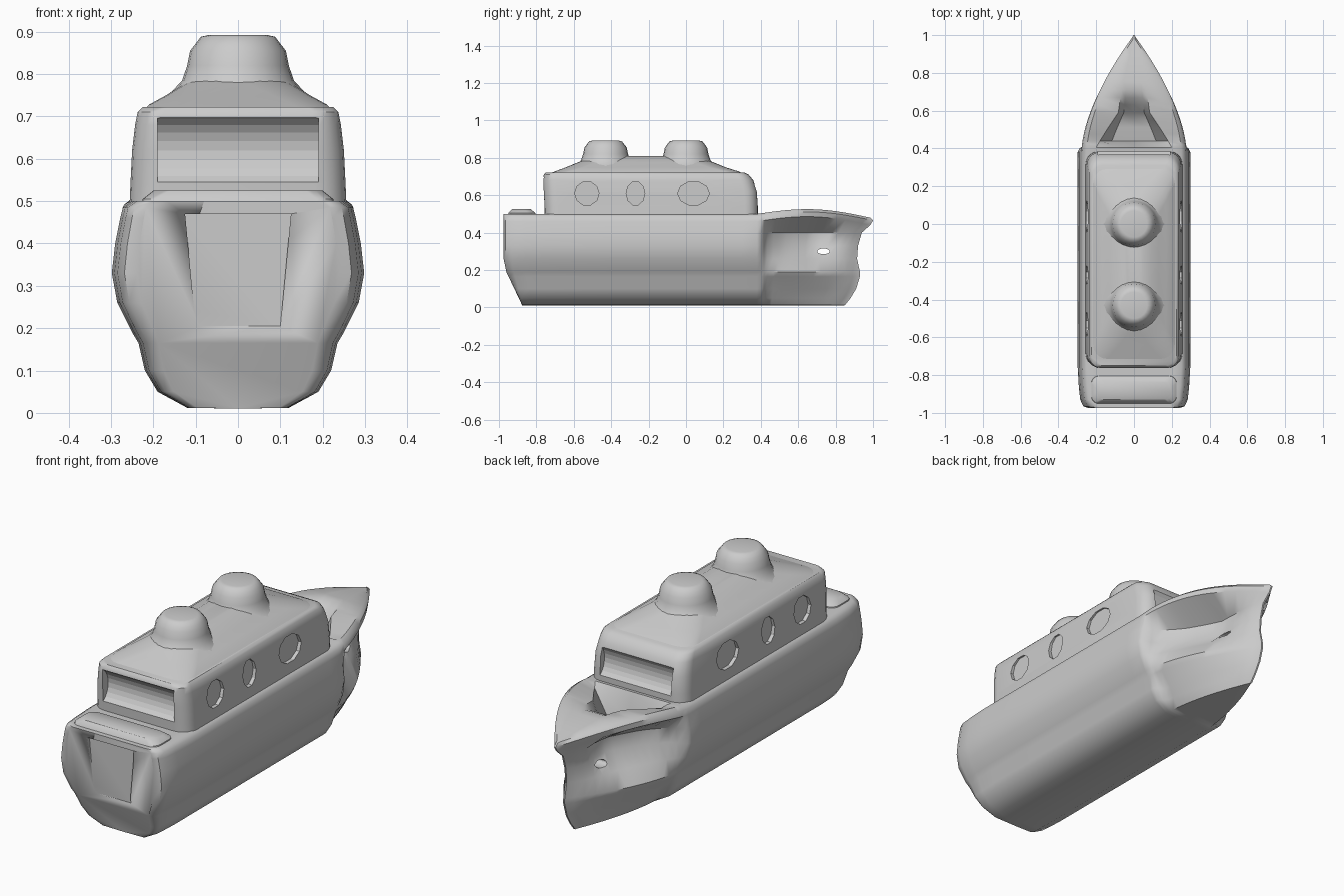
import bpy, math
from math import sin, cos, pi

if "Cube" in bpy.data.objects:
    bpy.data.objects.remove(bpy.data.objects["Cube"])


def smooth(ob, angle=40):
    bpy.ops.object.select_all(action='DESELECT')
    ob.select_set(True)
    bpy.context.view_layer.objects.active = ob
    bpy.ops.object.shade_smooth_by_angle(angle=math.radians(angle))


def loft(name, rings, angle=40):
    """Skin a list of equal-length closed rings and cap both ends."""
    n = len(rings[0])
    verts = [p for r in rings for p in r]
    faces = [(a * n + i, a * n + (i + 1) % n, (a + 1) * n + (i + 1) % n, (a + 1) * n + i)
             for a in range(len(rings) - 1) for i in range(n)]
    faces += [tuple(reversed(range(n))), tuple(range(len(verts) - n, len(verts)))]
    me = bpy.data.meshes.new(name)
    me.from_pydata(verts, [], faces)
    me.validate()
    ob = bpy.data.objects.new(name, me)
    bpy.context.collection.objects.link(ob)
    bpy.context.view_layer.objects.active = ob
    ob.select_set(True)
    bpy.ops.object.mode_set(mode='EDIT')
    bpy.ops.mesh.select_all(action='SELECT')
    bpy.ops.mesh.remove_doubles(threshold=0.0005)
    bpy.ops.mesh.normals_make_consistent(inside=False)
    bpy.ops.object.mode_set(mode='OBJECT')
    smooth(ob, angle)
    return ob


def round_rect(xh, y0, y1, r, z, k=5):
    pts = []
    for cx, cy, a0 in ((xh - r, y1 - r, 0), (r - xh, y1 - r, 90), (r - xh, y0 + r, 180), (xh - r, y0 + r, 270)):
        for i in range(k + 1):
            a = math.radians(a0 + 90 * i / k)
            pts.append((cx + r * cos(a), cy + r * sin(a), z))
    return pts


def interp(table, t):
    for (a, va), (b, vb) in zip(table, table[1:]):
        if t <= b:
            return va + (vb - va) * (t - a) / (b - a)
    return table[-1][1]


def cut(target, cutter):
    cutter.hide_render = True
    cutter.display_type = 'WIRE'
    m = target.modifiers.new('cut', 'BOOLEAN')
    m.operation, m.solver, m.object = 'DIFFERENCE', 'EXACT', cutter


def cylinder(name, loc, rot, r, depth, scale=(1, 1, 1), n=24):
    bpy.ops.mesh.primitive_cylinder_add(vertices=n, radius=r, depth=depth, location=loc, rotation=rot)
    ob = bpy.context.object
    ob.name, ob.scale = name, scale
    return ob


# Hull: half section from keel to rim as (half width, height, stem y at the bow)
SECTION = [(0, .01, .84), (.12, .012, .85), (.19, .05, .88), (.22, .10, .91), (.235, .165, .93),
           (.25, .19, .93), (.285, .26, .915), (.298, .33, .92), (.29, .40, .94),
           (.278, .46, .985), (.272, .485, 1.0), (.25, .50, .985)]
RECESS = [(0, 1), (.04, .97), (.09, .75), (.25, .5), (.55, .22), (.7, .28), (.9, .6), (1, 1)]
LOWER = [(0, 1), (.04, 1), (.1, .82), (.8, .75), (1, 1)]


def mirrored(half):
    return half + [(-x, y, z) for x, y, z in reversed(half) if x > 1e-6 or half.index((x, y, z)) not in (0, len(half) - 1)]


def body_ring(y, sx, shear):
    half = [(w * sx, y + shear * max(0, .22 - z) / .21, z) for w, z, _ in SECTION]
    half += [(.21 * sx, y, .50), (.1 * sx, y, .50), (0, y, .50)]
    return mirrored(half)


def bow_ring(t):
    half = []
    f = 1 - t ** 1.7
    lift = .035 * sin(pi * t) - .02 * t
    for k, (w, z, stem) in enumerate(SECTION):
        g = 1
        if k in (7, 8):
            g = interp(RECESS, t)
        elif k == 6:
            g = .5 + .5 * interp(RECESS, t)
        elif k in (2, 3):
            g = interp(LOWER, t)
        if k >= 9:
            z += lift
        half.append((max(.004 if k else 0, w * f * g), .38 + t * (stem - .38), z))
    # sunken triangular foredeck
    y = .38 + t * .6
    top = .50 + lift
    o = .215 * max(0, 1 - t / .5) ** .8
    depth = interp([(0, 0), (.05, 0), (.1, .13), (.28, .12), (.48, .02), (.52, 0), (1, 0)], t)
    o = max(o, .4 * .25 * f)
    half += [(max(o, .003), y, top - depth * .15), (max(o * .65, .002), y, top - depth), (0, y, top - depth)]
    return mirrored(half)


stations = [(-.975, .80, .10), (-.965, .90, .09), (-.93, .955, .06), (-.86, .98, .03), (-.76, 1, 0),
            (-.4, 1, 0), (0, 1, 0), (.3, 1, 0)]
rings = [body_ring(*s) for s in stations]
rings += [bow_ring(t) for t in (0, .04, .07, .1, .16, .22, .28, .35, .42, .48, .55, .62, .7, .78, .86, .93, .98, 1)]
hull = loft("hull", rings, 45)

# Small opening through the pinched bow and the panel on the stern
cut(hull, cylinder("bow_opening_cutter", (0, .735, .30), (0, pi / 2, 0), .03, .3, (.5, 1.1, 1)))
panel = loft("stern_panel_cutter", [[(-.10, y, .205), (.10, y, .205), (.125, y, .47), (-.125, y, .47)]
                                    for y in (-1.1, -.955)])
cut(hull, panel)

# Stern deck seat
loft("stern_seat", [round_rect(*p) for p in ((.23, -.955, -.80, .04, .48), (.225, -.95, -.805, .04, .505),
                                             (.20, -.93, -.83, .04, .525))])

# Cabin
cabin = loft("cabin", [round_rect(*p) for p in (
    (.257, -.755, .385, .07, .47), (.254, -.757, .385, .07, .54), (.25, -.762, .38, .07, .62),
    (.243, -.765, .36, .07, .68), (.237, -.76, .335, .06, .71), (.225, -.75, .31, .06, .722))])

# Hollowed cabin end walls
cut(cabin, cylinder("rear_wall_cutter", (0, -.79, .62), (0, pi / 2, 0), .085, .38, (1, .85, 1)))
cut(cabin, cylinder("front_wall_cutter", (0, .41, .60), (0, pi / 2, 0), .08, .38, (1, .75, 1)))

# Side windows
for i, (y, w) in enumerate(((-.53, .065), (-.27, .05), (.04, .085))):
    for s in (-1, 1):
        cut(cabin, cylinder(f"window_cutter_{i}_{s}", (s * .265, y, .61), (0, pi / 2, 0), 1, .06, (.065, w, 1), 10))

# Domed roof joining the funnels
loft("roof", [round_rect(*p) for p in (
    (.232, -.755, .325, .06, .705), (.21, -.70, .28, .08, .728), (.17, -.64, .21, .09, .75),
    (.13, -.58, .15, .10, .775), (.09, -.52, .08, .085, .797), (.045, -.46, .03, .043, .81))], 60)

# Funnels
PROFILE = [(.19, .735), (.155, .76), (.132, .785), (.12, .82), (.113, .855), (.10, .872), (.088, .888), (.07, .892)]
for name, y in (("front_funnel", 0), ("rear_funnel", -.43)):
    loft(name, [[(r * cos(2 * pi * i / 24), y + r * sin(2 * pi * i / 24), z) for i in range(24)]
                for r, z in PROFILE], 50)
